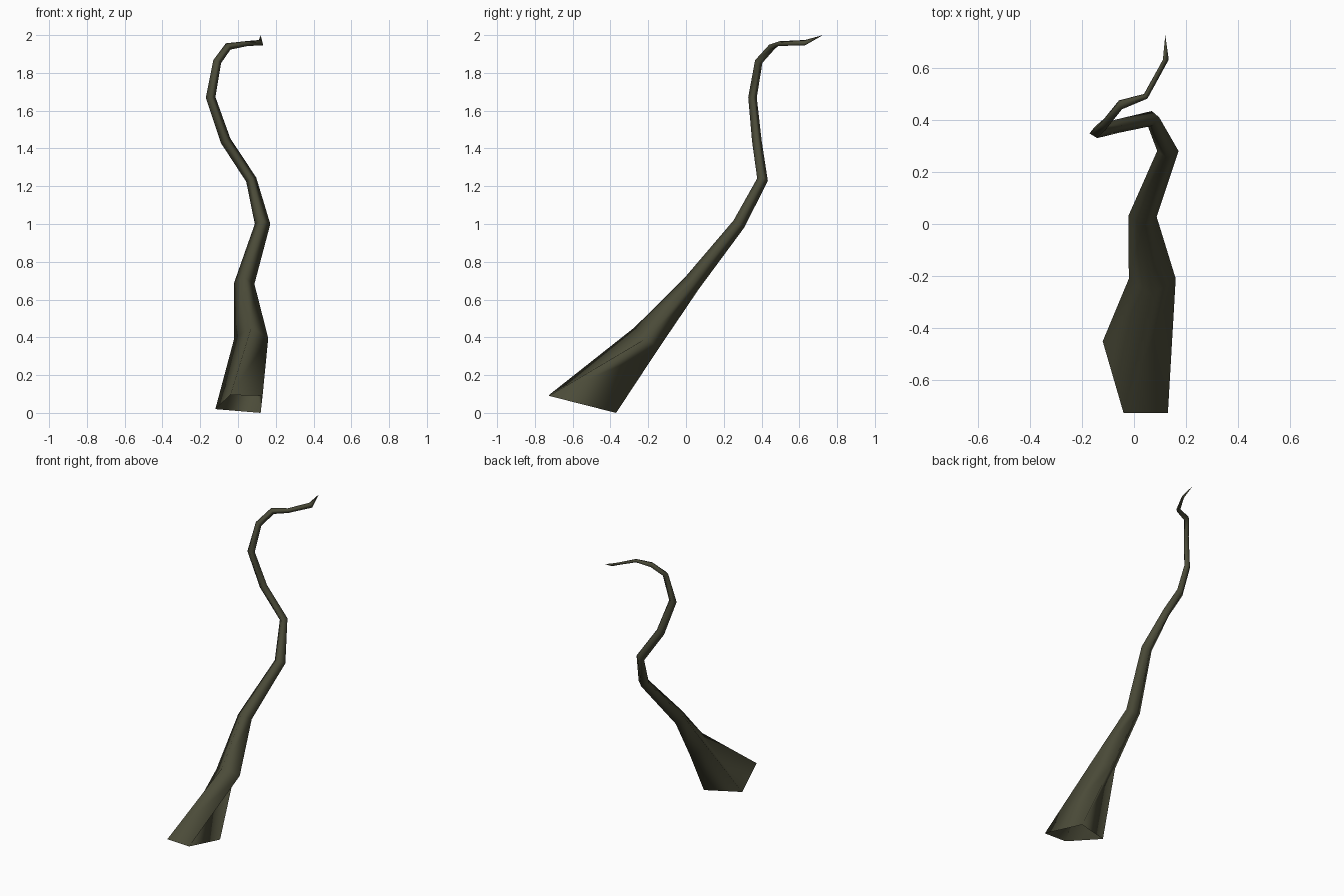
import bpy, bmesh
from mathutils import Vector

if "Cube" in bpy.data.objects:
    bpy.data.objects.remove(bpy.data.objects["Cube"])

# path stations: centre x, y, z, then half width (sideways) and half depth
stations = [
    (0.07, -0.21, 0.395, 0.09, 0.085),
    (0.033, 0.03, 0.685, 0.054, 0.048),
    (0.13, 0.28, 1.00, 0.041, 0.034),
    (0.07, 0.405, 1.235, 0.029, 0.029),
    (-0.065, 0.375, 1.44, 0.028, 0.026),
    (-0.145, 0.352, 1.67, 0.026, 0.023),
    (-0.11, 0.385, 1.86, 0.022, 0.021),
    (-0.052, 0.457, 1.94, 0.021, 0.02),
    (0.045, 0.49, 1.955, 0.015, 0.013),
    (0.122, 0.63, 1.96, 0.018, 0.008),
]
tip = Vector((0.12, 0.725, 2.0))
# flared open foot: upper, right, lower, left corner
foot = [(-0.04, -0.725, 0.095), (0.13, -0.725, 0.09), (0.12, -0.37, 0.0), (-0.12, -0.45, 0.02)]

bm = bmesh.new()
rings = [[bm.verts.new(p) for p in foot]]
centres = [Vector((0.03, -0.56, 0.05))] + [Vector(s[:3]) for s in stations] + [tip]

# four-sided sections carried along the path without twisting
side, old = Vector((1, 0, 0)), None
for i, s in enumerate(stations, 1):
    c = centres[i]
    t = ((c - centres[i - 1]).normalized() + (centres[i + 1] - c).normalized()).normalized()
    if old is not None:
        side = old.rotation_difference(t) @ side
    side = (side - t * side.dot(t)).normalized()
    up = side.cross(t)
    if i == 1:
        up = up if up.y < 0 else -up
        flip = 1 if up.dot(side.cross(t)) > 0 else -1
    up = side.cross(t) * flip
    old = t
    w, d = s[3], s[4]
    rings.append([bm.verts.new(c + o) for o in (up * d, side * w, -up * d, -side * w)])

# skin and pointed tip
for a, b in zip(rings, rings[1:]):
    for k in range(4):
        n = (k + 1) % 4
        bm.faces.new((a[k], a[n], b[n], b[k]))
end = bm.verts.new(tip)
for k in range(4):
    bm.faces.new((rings[-1][k], rings[-1][(k + 1) % 4], end))
bmesh.ops.recalc_face_normals(bm, faces=bm.faces)
for f in bm.faces:
    f.smooth = True

mesh = bpy.data.meshes.new("tendril")
bm.to_mesh(mesh)
bm.free()
mat = bpy.data.materials.new("dark olive")
mat.diffuse_color = (0.07, 0.07, 0.04, 1)
mat.use_nodes = True
mat.node_tree.nodes["Principled BSDF"].inputs["Base Color"].default_value = mat.diffuse_color
mesh.materials.append(mat)
bpy.context.collection.objects.link(bpy.data.objects.new("tendril", mesh))
